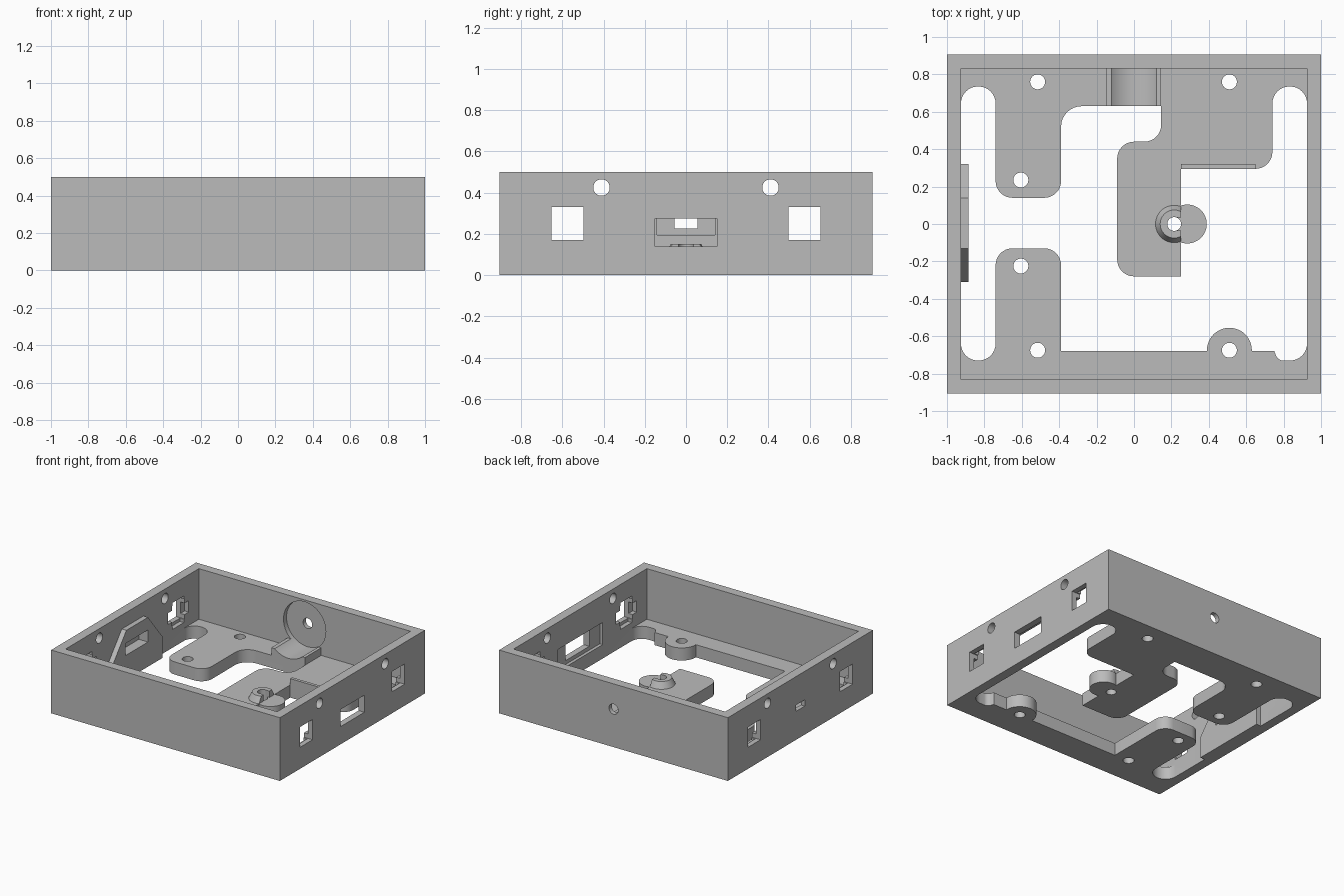
import bpy
import bmesh
import math
from mathutils import Vector, Matrix

old = bpy.data.objects.get("Cube")
if old:
    bpy.data.objects.remove(old, do_unlink=True)

grey = bpy.data.materials.new("plain grey")
grey.use_nodes = True
colour = (0.5, 0.5, 0.5, 1)
grey.diffuse_color = colour
grey.node_tree.nodes["Principled BSDF"].inputs["Base Color"].default_value = colour


def make(name, bm):
    bmesh.ops.recalc_face_normals(bm, faces=bm.faces)
    mesh = bpy.data.meshes.new(name)
    bm.to_mesh(mesh)
    bm.free()
    obj = bpy.data.objects.new(name, mesh)
    bpy.context.collection.objects.link(obj)
    return obj


def box(name, xs, ys, zs):
    bm = bmesh.new()
    bmesh.ops.create_cube(bm, size=1)
    for v in bm.verts:
        v.co = [(a + b) / 2 + c * (b - a) for c, (a, b) in zip(v.co, (xs, ys, zs))]
    return make(name, bm)


def rod(name, centre, r1, depth, axis="Z", r2=None):
    bm = bmesh.new()
    turn = {"X": Matrix.Rotation(math.pi / 2, 4, "Y"),
            "Y": Matrix.Rotation(math.pi / 2, 4, "X"), "Z": Matrix()}[axis]
    bmesh.ops.create_cone(bm, cap_ends=True, segments=48, radius1=r1,
                          radius2=r1 if r2 is None else r2, depth=depth,
                          matrix=Matrix.Translation(centre) @ turn)
    return make(name, bm)


def prism(name, points, start, shift):
    # extrude a flat outline given as 3D points
    bm = bmesh.new()
    face = bm.faces.new([bm.verts.new(Vector(p) + Vector(start)) for p in points])
    out = bmesh.ops.extrude_face_region(bm, geom=[face])
    verts = [g for g in out["geom"] if isinstance(g, bmesh.types.BMVert)]
    bmesh.ops.translate(bm, verts=verts, vec=shift)
    return make(name, bm)


def rounded(corners, steps=8):
    # outline with a fillet radius at each (x, y, r) corner
    pts = []
    for i, (x, y, r) in enumerate(corners):
        p = Vector((x, y))
        if r == 0:
            pts.append((x, y, 0))
            continue
        a = (Vector(corners[i - 1][:2]) - p).normalized()
        b = (Vector(corners[(i + 1) % len(corners)][:2]) - p).normalized()
        half = a.angle(b) / 2
        c = p + (a + b).normalized() * (r / math.sin(half))
        u = p + a * (r / math.tan(half)) - c
        w = p + b * (r / math.tan(half)) - c
        total = u.angle(w)
        for k in range(steps + 1):
            t = k / steps
            q = c + (u * math.sin((1 - t) * total) + w * math.sin(t * total)) / math.sin(total)
            pts.append((q.x, q.y, 0))
    return pts


def combine(target, tool, op):
    mod = target.modifiers.new(op, "BOOLEAN")
    mod.operation = op
    mod.solver = "EXACT"
    mod.object = tool
    bpy.context.view_layer.objects.active = target
    bpy.ops.object.modifier_apply(modifier=mod.name)
    bpy.data.objects.remove(tool, do_unlink=True)


def cut(tool):
    combine(body, tool, "DIFFERENCE")


def add(tool):
    combine(body, tool, "UNION")


# Open tray
FLOOR = 0.1
body = box("tray_body", (-1, 1), (-0.905, 0.905), (0, 0.5))
cut(box("cavity", (-0.925, 0.925), (-0.832, 0.832), (FLOOR, 0.7)))

# Large shaped floor opening with both side slots
f = 0.09
opening = [
    (-0.39, -0.68, 0), (0.75, -0.68, 0), (0.77, -0.73, 0.04), (0.925, -0.73, f),
    (0.925, 0.735, f), (0.74, 0.735, f), (0.74, 0.295, f), (0.25, 0.295, 0),
    (0.25, -0.28, 0), (-0.09, -0.28, f), (-0.09, 0.44, f), (0.145, 0.44, f),
    (0.145, 0.63, 0), (-0.39, 0.63, 0.11), (-0.39, 0.14, f), (-0.74, 0.14, f),
    (-0.74, 0.735, f), (-0.925, 0.735, f), (-0.925, -0.73, f), (-0.74, -0.73, f),
    (-0.74, -0.13, f), (-0.39, -0.13, f)]
cut(prism("floor_opening", rounded(opening), (0, 0, -0.1), (0, 0, 0.3)))

# Rounded floor tabs
add(rod("screw_tab", (0.51, -0.675, FLOOR / 2), 0.12, FLOOR))
add(rod("centre_tab", (0.285, 0, FLOOR / 2), 0.104, FLOOR))

# Low rib on the rear right floor edge
add(box("floor_rib", (0.25, 0.65), (0.295, 0.32), (0.08, 0.15)))

# Half cone post on the centre plate
post = rod("post", (0.215, 0, 0.12), 0.105, 0.06, r2=0.075)
combine(post, box("post_trim", (0.25, 0.5), (-0.3, 0.3), (0, 0.4)), "DIFFERENCE")
combine(post, box("post_notch", (0.215, 0.4), (-0.036, 0.036), (FLOOR, 0.4)), "DIFFERENCE")
add(post)
cut(rod("post_hole", (0.215, 0, 0.1), 0.037, 0.4))

# Screw holes in the floor
for x, y in ((-0.515, 0.76), (0.51, 0.76), (-0.605, 0.235),
             (-0.605, -0.225), (-0.515, -0.675), (0.51, -0.675)):
    cut(rod("screw_hole", (x, y, 0.05), 0.04, 0.4))

# Round cradle at the back wall
add(box("cradle", (-0.15, 0.145), (0.63, 0.85), (0.08, 0.16)))
cut(rod("cradle_round", (0, 0.735, 0.3), 0.185, 0.27, "Y"))
cut(rod("back_hole", (0, 0.9, 0.3), 0.04, 0.3, "Y"))

# Bracket with a sloped top inside the left-hand end wall
outline = [(0, -0.31, 0), (0, 0.32, 0), (0, 0.32, 0.17), (0, 0.14, 0.39),
           (0, -0.13, 0.39), (0, -0.31, 0.17)]
add(prism("bracket", outline, (-0.95, 0, 0), (0.065, 0, 0)))
cut(box("bracket_pocket", (-0.965, -0.8), (-0.14, 0.14), (0.195, 0.29)))
cut(box("small_slot", (-1.1, -0.9), (-0.055, 0.055), (0.225, 0.275)))

# Wide slot and shallow pocket in the opposite end wall
cut(box("wall_pocket", (0.85, 0.95), (-0.28, 0.28), (0.11, 0.285)))
cut(box("wide_slot", (0.9, 1.1), (-0.15, 0.15), (0.14, 0.275)))

# Square windows with stepped pockets, and round holes, in both end walls
for side in (-1, 1):
    inner = sorted((side * 0.85, side * 0.96))
    for s in (-1, 1):
        y = s * 0.575
        cut(box("window", sorted((side * 0.8, side * 1.1)),
                (y - 0.078, y + 0.078), (0.17, 0.33)))
        cut(box("window_step", inner, (y - 0.13, y + 0.13), (0.205, 0.295)))
        cut(box("window_rim", inner, (y - 0.07, y + 0.07), (0.145, 0.355)))
        cut(rod("round_hole", (side * 0.96, s * 0.41, 0.425), 0.04, 0.3, "X"))

# Colour and shading
body.data.materials.clear()
body.data.materials.append(grey)
for p in body.data.polygons:
    p.material_index = 0
bpy.ops.object.select_all(action="DESELECT")
body.select_set(True)
bpy.context.view_layer.objects.active = body
bpy.ops.object.shade_smooth_by_angle(angle=math.radians(25))
